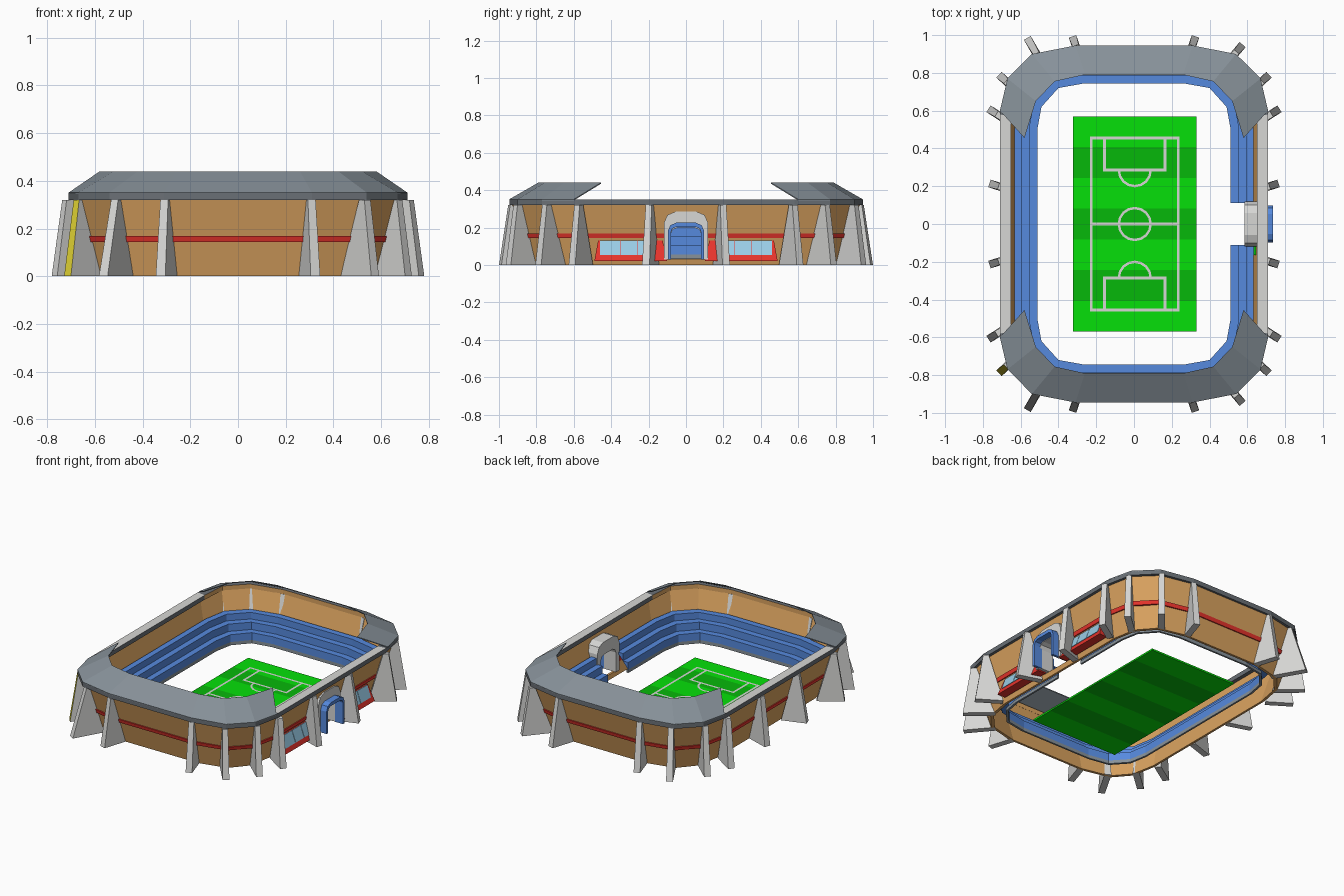
import bpy, bmesh, math
from mathutils import Vector

if "Cube" in bpy.data.objects:
    bpy.data.objects.remove(bpy.data.objects["Cube"])


def mat(name, r, g, b):
    m = bpy.data.materials.new(name)
    m.diffuse_color = [((c / 255 + 0.055) / 1.055) ** 2.4 for c in (r, g, b)] + [1]
    m.use_nodes = True
    m.node_tree.nodes["Principled BSDF"].inputs["Base Color"].default_value = m.diffuse_color
    return m


ROOF = mat("roof grey", 135, 145, 153)
RIM = mat("rim dark grey", 106, 112, 118)
TAN = mat("wall tan", 220, 164, 96)
BLUE = mat("seat blue", 86, 138, 222)
PALE = mat("concrete pale grey", 215, 215, 213)
RED = mat("trim red", 240, 54, 46)
GLASS = mat("window light blue", 156, 208, 234)
GREEN = mat("grass green", 5, 224, 9)
DARK = mat("grass dark green", 6, 184, 10)
YELLOW = mat("yellow", 228, 214, 52)


def finish(name, bm, *mats):
    bmesh.ops.recalc_face_normals(bm, faces=bm.faces)
    me = bpy.data.meshes.new(name)
    bm.to_mesh(me)
    bm.free()
    for m in mats:
        me.materials.append(m)
    ob = bpy.data.objects.new(name, me)
    bpy.context.collection.objects.link(ob)
    return ob


def loft(name, rows, *mats, loop=True, ring=True, caps=False):
    """Skin rows of points. loop: rows close on themselves; ring: last row joins first."""
    bm = bmesh.new()
    vs = [[bm.verts.new(p) for p in row] for row in rows]
    n, k = len(rows), len(rows[0])
    for i in range(n if ring else n - 1):
        for j in range(k if loop else k - 1):
            a, b = vs[i], vs[(i + 1) % n]
            bm.faces.new((a[j], a[(j + 1) % k], b[(j + 1) % k], b[j]))
    if caps:
        bm.faces.new([r[0] for r in vs])
        bm.faces.new([r[-1] for r in vs])
    return finish(name, bm, *mats)


def box(name, x0, x1, y0, y1, z0, z1, m):
    ring = [(y0, z0), (y1, z0), (y1, z1), (y0, z1)]
    return loft(name, [[(x0, y, z), (x1, y, z)] for y, z in ring], m, loop=False, caps=True)


# Quarter outlines (front/back straight -> side straight)
EDGE = [(.31, .945), (.54, .90), (.67, .77), (.71, .58)]
RIM_IN = [(.30, .915), (.515, .865), (.638, .743), (.65, .57)]
WALL_T = [(.307, .935), (.53, .887), (.66, .76), (.695, .577)]
WALL_B = [(.29, .845), (.48, .80), (.575, .69), (.605, .53)]
SEAT_IN = [(.26, .745), (.40, .72), (.49, .62), (.512, .50)]
SEAT_OUT = [(.29, .872), (.487, .828), (.603, .713), (.632, .55)]
WALL_H = .335


def lerp(a, b, t):
    return [(p[0] + (q[0] - p[0]) * t, p[1] + (q[1] - p[1]) * t) for p, q in zip(a, b)]


def around(q, z, gap=0, grow=0):
    """Full outline from a quarter; gap leaves an opening on the right side."""
    q = [(x + grow, y + grow) for x, y in q]
    r = q[::-1]
    pts = (r + [(-x, y) for x, y in q] + [(-x, -y) for x, y in r] + [(x, -y) for x, y in q])
    if gap:
        pts = [(q[3][0], gap)] + pts + [(q[3][0], -gap)]
    return [(x, y, z) for x, y in pts]


# Outward leaning wall with gate opening
wall = loft("outer_wall", [around(WALL_B, 0), around(WALL_T, WALL_H),
                           around(WALL_T, WALL_H, grow=-.015), around(WALL_B, 0, grow=-.015)], TAN)
cutter = box("gate_cutter", .5, .8, -.085, .085, .03, .2, TAN)
cutter.hide_render = True
cutter.hide_set(True)
mod = wall.modifiers.new("gate", 'BOOLEAN')
mod.operation, mod.solver, mod.object = 'DIFFERENCE', 'EXACT', cutter

# Red band round the wall
lo, hi = lerp(WALL_B, WALL_T, .143 / WALL_H), lerp(WALL_B, WALL_T, .168 / WALL_H)
loft("red_band", [around(lo, .143, .1, -.003), around(lo, .143, .1, .007),
                  around(hi, .168, .1, .007), around(hi, .168, .1, -.003)], RED, loop=False, caps=True)

# Stepped seating and the low barrier in front of it
rows, levels = [], [.055, .105, .155, .20]
for i in range(3):
    q = lerp(SEAT_IN, SEAT_OUT, i / 3)
    rows += [around(q, levels[i], .11), around(q, levels[i + 1], .11)]
rows.append(around(SEAT_OUT, .20, .11))
loft("seating_tiers", rows, BLUE, loop=False, ring=False, caps=True)
loft("pitch_barrier", [around(SEAT_IN, .033, .11), around(SEAT_IN, .055, .11),
                       around(SEAT_IN, .055, .11, .012), around(SEAT_IN, .033, .11, .012)],
     ROOF, loop=False, caps=True)

# Roof rim, pale on top along the sides only
rim = loft("roof_rim", [around(EDGE, .32), around(EDGE, .35), around(RIM_IN, .35),
                        around(RIM_IN, .32)], RIM, PALE, TAN)
for p in rim.data.polygons:
    if p.normal.z > .9 and abs(p.center.y) < .3:
        p.material_index = 1
    elif abs(p.center.y) > .3 and p.normal.z < .5 and p.normal.xy.dot(p.center.xy) < -.1:
        p.material_index = 2

# Sloped end roofs
R_OUT = EDGE[:3] + [(.71, .60)]
R_IN = [(.26, .79), (.42, .755), (.52, .65), (.58, .455)]
for s, label in ((1, "back"), (-1, "front")):
    def arc(q, z):
        return [(x, s * y, z) for x, y in q[::-1]] + [(-x, s * y, z) for x, y in q]
    loft(label + "_roof", [arc(R_OUT, .351), arc(R_IN, .44), arc(R_IN, .434), arc(R_OUT, .345)],
         ROOF, loop=False, caps=True)

# Buttress fins: tip x, tip y, heading in degrees, depth at the foot
FINS = [(.325, .993, 72, .165), (.575, .95, 50, .20), (.715, .79, 42, .20),
        (.77, .61, 33, .175), (.765, .215, 18, .165)]
for sx in (1, -1):
    for sy in (1, -1):
        for i, (x, y, a, depth) in enumerate(FINS):
            if i == 1 and sx < 0:
                x, y, a, depth = .565, .985, 60, .235
            d = Vector((sx * math.cos(math.radians(a)), sy * math.sin(math.radians(a)), 0))
            side = Vector((-d.y, d.x, 0))
            base = Vector((sx * x, sy * y, 0))
            back = -.13 if i == 1 and sx < 0 else -.085
            prof = [(base + d * r + Vector((0, 0, z)), side * w)
                    for r, z, w in ((0, 0, .021), (back + .035, .32, .017),
                                    (back, .32, .017), (-depth, 0, .021))]
            fin = loft("buttress_fin", [[p - w, p + w] for p, w in prof],
                       PALE, YELLOW, loop=False, caps=True)
            if i == 2 and sx < 0 and sy < 0:  # one fin has a yellow outer edge
                for p in fin.data.polygons:
                    p.material_index = int(p.normal.dot(d) > .7)


# Gate arches
def arch(name, w, h, iw, ih, x0, x1, z0, c, m):
    def shape(w, h, c, x):
        half = [(w, z0), (w, h - c), (w - .3 * c, h - .3 * c), (w - c, h)]
        return [(x, y, z) for y, z in half] + [(x, -y, z) for y, z in half[::-1]]
    loft(name, [shape(w, h, c, x0), shape(w, h, c, x1), shape(iw, ih, c * .6, x1),
                shape(iw, ih, c * .6, x0)], m, loop=False, caps=True)


arch("gate_tunnel", .118, .285, .082, .20, .585, .69, .03, .06, PALE)
arch("gate_arch", .097, .226, .08, .203, .675, .735, .03, .045, BLUE)
box("gate_side_plate", .632, .648, -.165, -.118, .20, .208, DARK)


# Window bays beside the gate, outer face leaning back towards the wall
def panel(name, poly, d0, d1, m):
    rows = [[(.695 - .36 * z + d, y, z) for d in (d0, d1)] for y, z in poly]
    loft(name, rows, m, loop=False, caps=True)


for s in (1, -1):
    panel("window_frame", [(s * .10, .02), (s * .49, .02), (s * .47, .131), (s * .125, .131)],
          -.06, 0, RED)
    for y0, y1 in ((.19, .256), (.259, .349), (.352, .46)):
        panel("window_pane", [(s * y0, .053), (s * y1, .053), (s * y1, .13), (s * y0, .13)],
              -.002, .004, GLASS)

# Striped pitch
N, PX, PY, CX = 7, .327, .57, .004
for i in range(N):
    y = -PY + 2 * PY * i / N
    box("pitch_stripe", CX - PX, CX + PX, y, y + 2 * PY / N, 0, .012, DARK if i % 2 else GREEN)

# Pitch markings: flat strips just above the grass
Z, T = .0135, .0075


def marking(rows, closed=False):
    ob = loft("pitch_line", rows, PALE, loop=closed, ring=False)
    if ob.data.polygons[0].normal.z < 0:
        ob.data.flip_normals()


def line(x0, y0, x1, y1):
    xs, ys = sorted((CX + x0, CX + x1)), sorted((y0, y1))
    marking([[(xs[0] - T, y, Z), (xs[1] + T, y, Z)] for y in (ys[0] - T, ys[1] + T)])


def curve(cy, a0, a1, n, closed=False):
    ang = [math.radians(a0 + (a1 - a0) * i / n) for i in range(n if closed else n + 1)]
    marking([[(CX + r * math.cos(a), cy + r * math.sin(a), Z) for a in ang]
             for r in (.091, .078)], closed)


line(-.23, 0, .23, 0)
curve(0, 0, 360, 16, True)
for s in (1, -1):
    line(s * .23, -.455, s * .23, .455)
    line(-.23, s * .455, .23, s * .455)
    line(-.16, s * .285, .16, s * .285)
    for x in (-.16, .16):
        line(x, s * .285, x, s * .455)
    curve(s * .285, 0, -180 * s, 8)
